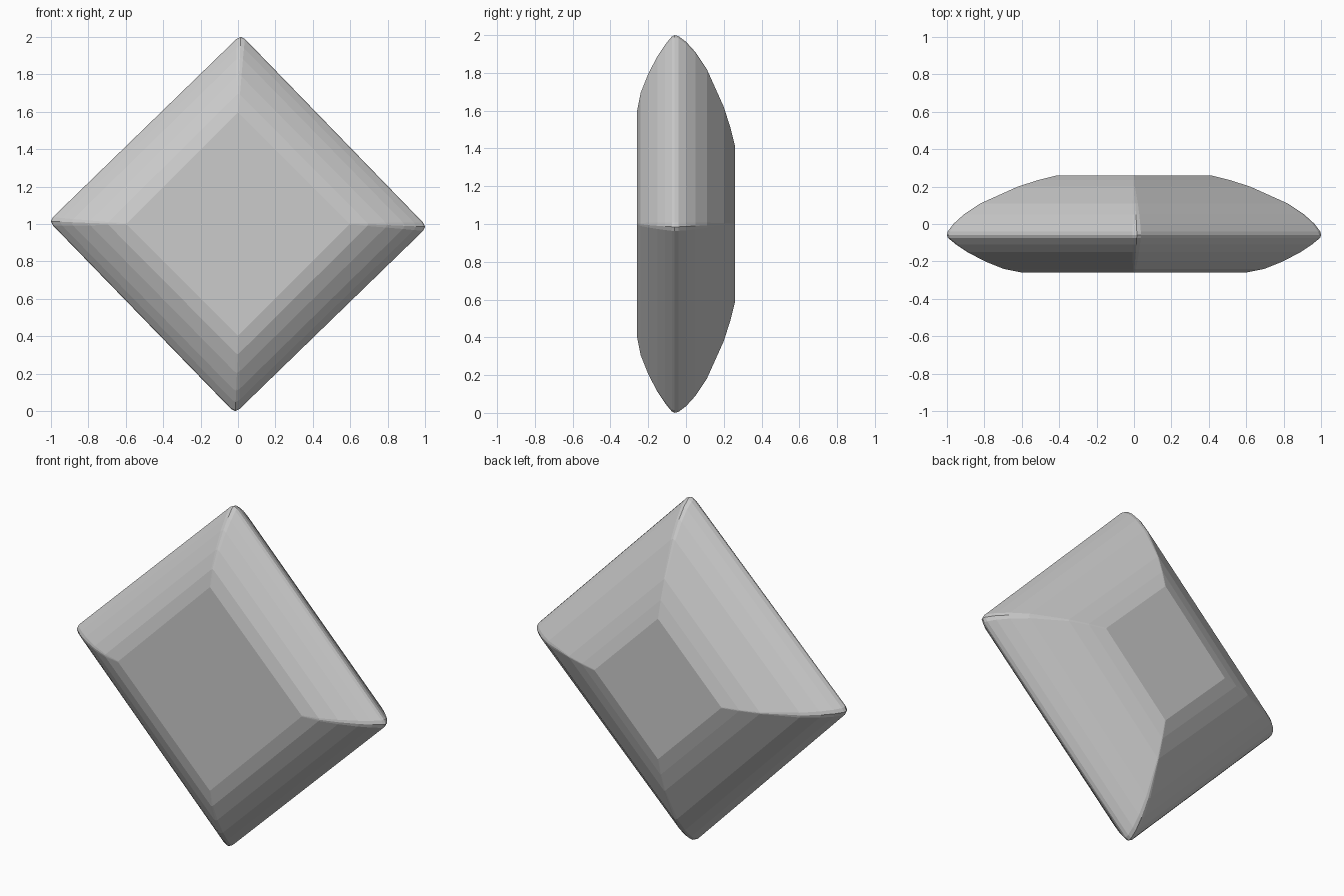
import bpy, bmesh, math

if "Cube" in bpy.data.objects:
    bpy.data.objects.remove(bpy.data.objects["Cube"])

# Profile through a corner: (depth y, half diagonal r), front table to back table
PROFILE = [(-0.26, 0.595), (-0.24, 0.695), (-0.2, 0.795), (-0.15, 0.89), (-0.11, 0.95),
           (-0.075, 0.993), (-0.06, 1.0), (-0.04, 0.995), (0.0, 0.965), (0.05, 0.91),
           (0.11, 0.82), (0.2, 0.62), (0.235, 0.51), (0.26, 0.41)]


def diamond_ring(bm, y, r):
    """Square standing on its corner; corners blunt and twist a little near the girdle."""
    t = max(0.0, (r - 0.6) / 0.4)
    twist = 0.015 * t
    w = 0.004 + 0.018 * t
    ring = []
    for k in range(4):
        a = k * math.pi / 2 - twist
        for side in (-w, 0.0, w):
            u = r - abs(side) * 0.5
            ring.append(bm.verts.new((u * math.cos(a) - side * math.sin(a), y,
                                      1 + u * math.sin(a) + side * math.cos(a))))
    return ring


# Cut gem body
bm = bmesh.new()
rings = [diamond_ring(bm, y, r) for y, r in PROFILE]
for a, b in zip(rings, rings[1:]):
    for i in range(len(a)):
        j = (i + 1) % len(a)
        bm.faces.new((a[i], a[j], b[j], b[i]))

# Flat front and back tables
bm.faces.new(rings[0])
bm.faces.new(rings[-1])
bmesh.ops.recalc_face_normals(bm, faces=bm.faces)
mesh = bpy.data.meshes.new("gem")
bm.to_mesh(mesh)
bm.free()
gem = bpy.data.objects.new("gem", mesh)
bpy.context.collection.objects.link(gem)
